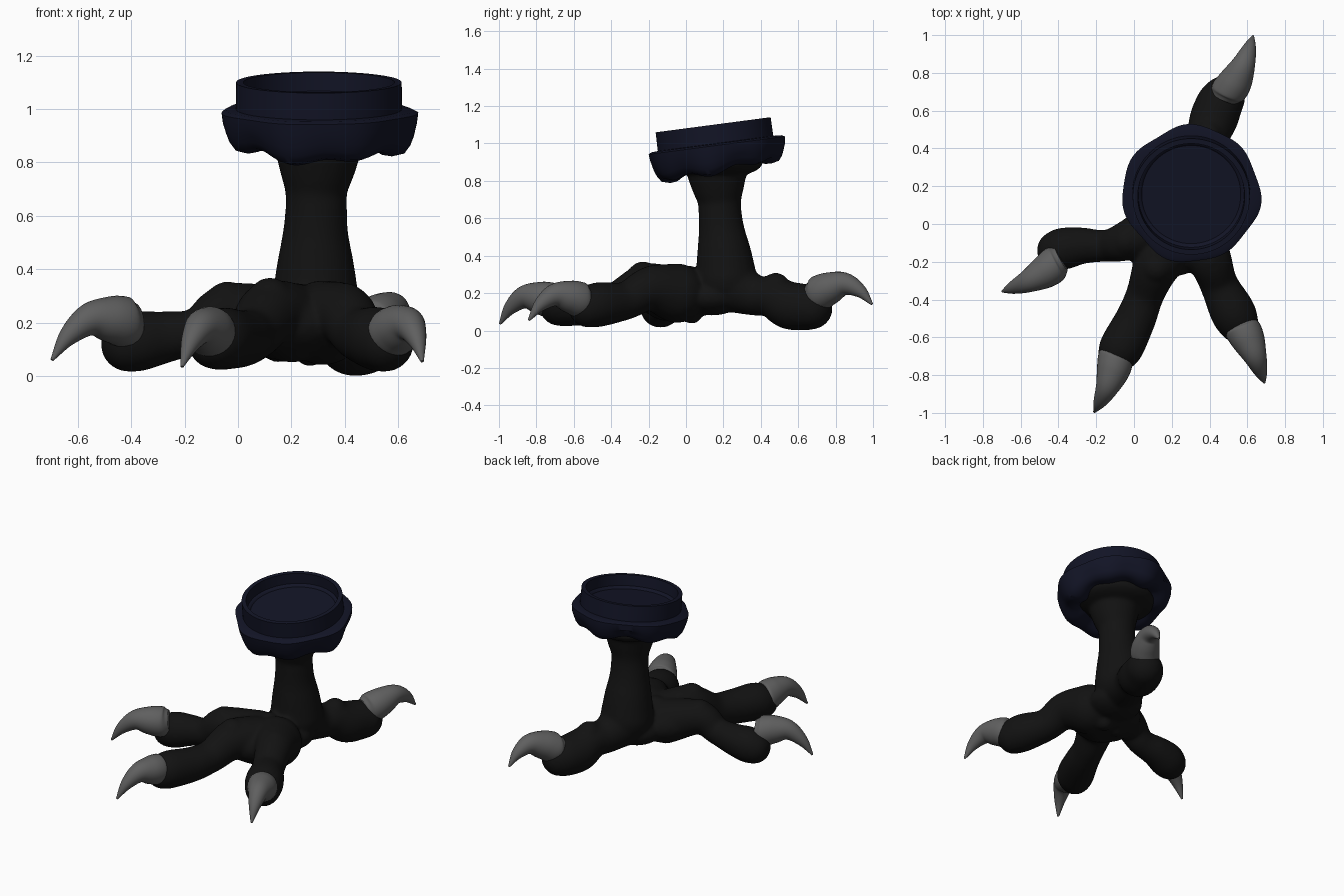
import bpy, bmesh, math
from mathutils import Vector, Matrix

if "Cube" in bpy.data.objects:
    bpy.data.objects.remove(bpy.data.objects["Cube"])


def material(name, rgb):
    m = bpy.data.materials.new(name)
    m.diffuse_color = (*rgb, 1)
    m.use_nodes = True
    m.node_tree.nodes["Principled BSDF"].inputs["Base Color"].default_value = m.diffuse_color
    return m


SKIN = material("dark_skin", (0.006, 0.006, 0.006))
HORN = material("grey_horn", (0.115, 0.115, 0.115))
NAVY = material("navy", (0.006, 0.007, 0.019))


def finish(bm, name, mat, angle=40):
    bmesh.ops.recalc_face_normals(bm, faces=bm.faces[:])
    me = bpy.data.meshes.new(name)
    bm.to_mesh(me)
    bm.free()
    me.materials.append(mat)
    me.shade_smooth()
    me.set_sharp_from_angle(angle=math.radians(angle))
    ob = bpy.data.objects.new(name, me)
    bpy.context.collection.objects.link(ob)
    return ob


def spline(pts, steps):
    """Catmull-Rom samples through points of (x, y, z, radius)."""
    p = [Vector(q) for q in pts]
    p = [p[0] * 2 - p[1]] + p + [p[-1] * 2 - p[-2]]
    out = []
    for i in range(1, len(p) - 2):
        a, b, c, d = p[i - 1:i + 3]
        for k in range(steps):
            t = k / steps
            out.append(0.5 * (2 * b + (c - a) * t + (2 * a - 5 * b + 4 * c - d) * t ** 2
                              + (3 * b - a - 3 * c + d) * t ** 3))
    return out + [p[-2]]


def blob(bm, centre, size):
    mat = Matrix.Translation(centre) @ Matrix.Diagonal((*size, 1))
    bmesh.ops.create_icosphere(bm, subdivisions=3, radius=1, matrix=mat)


def limb(bm, pts):
    for q in spline(pts, 7):
        blob(bm, q[:3], (q[3],) * 3)


def bridge(bm, rings):
    for r0, r1 in zip(rings, rings[1:]):
        n = len(r0)
        for i in range(n):
            j = (i + 1) % n
            bm.faces.new((r0[i], r0[j], r1[j], r1[i]))
    bm.faces.new(rings[0])
    bm.faces.new(rings[-1])


# Leg, palm and toes: swept spheres fused into one skin
bm = bmesh.new()
limb(bm, [(.29, .215, .28, .165), (.29, .205, .4, .147), (.29, .192, .52, .125), (.293, .182, .63, .116),
          (.293, .178, .71, .119), (.298, .17, .79, .143), (.30, .165, .85, .16)])
blob(bm, (.3, .165, .90), (.26, .25, .085))
limb(bm, [(.15, 0, .2, .14), (-.04, -.09, .24, .105), (-.15, -.115, .17, .085),
          (-.28, -.115, .145, .098), (-.37, -.13, .13, .112), (-.41, -.14, .12, .105)])
limb(bm, [(.2, -.1, .2, .15), (.12, -.22, .23, .125), (.06, -.37, .16, .102),
          (.01, -.5, .14, .108), (-.06, -.64, .14, .118), (-.085, -.68, .13, .105)])
limb(bm, [(.32, -.05, .2, .16), (.4, -.19, .225, .118), (.45, -.32, .16, .102),
          (.52, -.46, .14, .12), (.55, -.52, .125, .11)])
limb(bm, [(.29, .22, .25, .15), (.34, .36, .19, .11), (.385, .46, .18, .11),
          (.42, .55, .135, .128), (.45, .63, .125, .125), (.475, .67, .12, .115)])
blob(bm, (.20, -.05, .195), (.23, .23, .14))
blob(bm, (.27, .14, .18), (.17, .17, .10))
# Knuckles and sole pads
for x, y, z, r in ((-.04, -.09, .27, .085), (.12, -.23, .285, .085), (.4, -.18, .265, .085),
                   (.39, .48, .235, .075), (.22, .01, .275, .075),
                   (.15, .0, .11, .06), (.27, .03, .095, .06), (.21, -.1, .11, .06)):
    blob(bm, (x, y, z), (r, r, r))
foot = finish(bm, "leg_and_toes", SKIN)
rem = foot.modifiers.new("fuse", 'REMESH')
rem.mode = 'VOXEL'
rem.voxel_size = 0.011
rem.use_smooth_shade = True
sm = foot.modifiers.new("soften", 'SMOOTH')
sm.factor = 0.5
sm.iterations = 12


# Claws: hooked tapering horns, bent slightly sideways
def claw(name, base, tip, bend):
    base, tip = Vector(base), Vector(tip)
    side = (tip - base).cross(Vector((0, 0, 1))).normalized()
    keys = []
    for t, r in ((0, .07), (.12, .094), (.32, .088), (.58, .062), (.82, .036), (1, .006)):
        p = base.lerp(tip, t) + side * bend * math.sin(math.pi * t)
        p.z += 0.09 * math.sin(math.pi * t ** 1.4)
        keys.append((*p, r))
    path = spline(keys, 6)
    bm = bmesh.new()
    rings = []
    for i, q in enumerate(path):
        d = path[min(i + 1, len(path) - 1)].xyz - path[max(i - 1, 0)].xyz
        up = side.cross(d).normalized()
        rings.append([bm.verts.new(q.xyz + q[3] * (side * math.cos(a) + up * math.sin(a)))
                      for a in (math.tau * k / 28 for k in range(28))])
    bridge(bm, rings)
    finish(bm, name, HORN, 60)


claw("claw_left", (-.385, -.185, .205), (-.697, -.357, .06), -.02)
claw("claw_front", (-.09, -.67, .16), (-.21, -.995, .035), -.02)
claw("claw_right", (.555, -.52, .16), (.69, -.84, .055), -.01)
claw("claw_back", (.475, .665, .185), (.63, .995, .14), .02)


# Tilted cup: plain rim plus a wavy drooping collar
def lathe(name, profile, wave=0.0, n=112):
    bm = bmesh.new()
    rings = []
    for r, z in profile:
        ring = []
        for k in range(n):
            a = math.tau * k / n
            w = wave * (0.4 * math.cos(7 * (a + 1.05)) + 0.3 * math.cos(4 * a + 0.6))
            rr = r * (1 + 0.05 * w) if r > .31 else r
            droop = 0.12 * w + 0.07 * math.cos(a + 1.4) * wave
            zz = z * (1 + droop) if z < -.15 else z
            ring.append(bm.verts.new((rr * math.cos(a), rr * math.sin(a), zz)))
        rings.append(ring)
    bridge(bm, rings)
    ob = finish(bm, name, NAVY)
    ob.location = (.303, .145, 1.10)
    ob.rotation_euler.x = math.radians(7.5)


lathe("cup_rim", [(.02, -.085), (.262, -.085), (.268, -.075), (.28, -.07), (.283, 0), (.31, 0), (.312, -.13)])
lathe("cup_collar", [(.30, -.10), (.345, -.103), (.362, -.112), (.357, -.15), (.346, -.18), (.334, -.21),
                     (.314, -.236), (.28, -.246), (.245, -.242), (.21, -.225), (.12, -.20)], wave=1.0)
